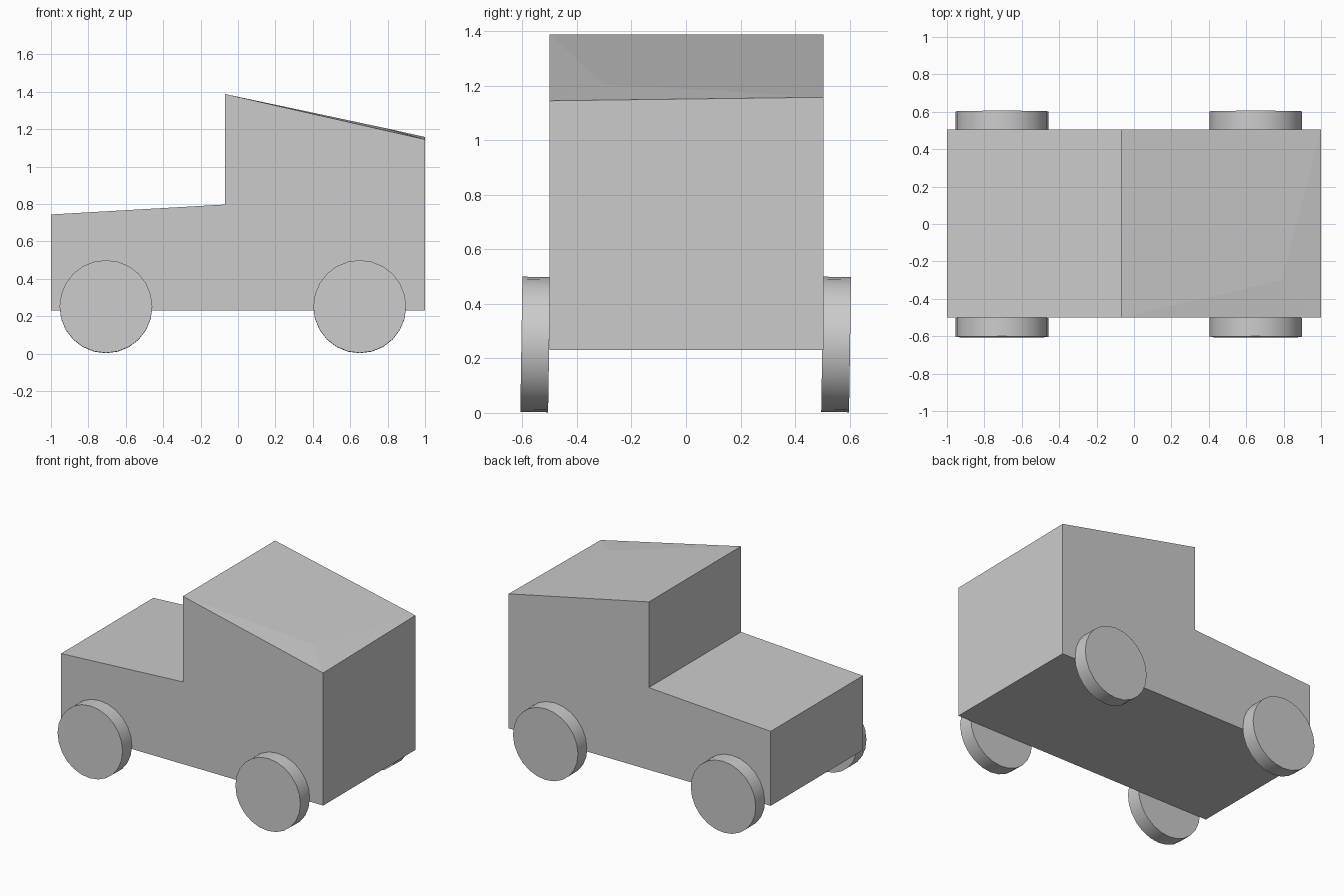
import bpy, bmesh, math

if "Cube" in bpy.data.objects:
    bpy.data.objects.remove(bpy.data.objects["Cube"])

# Body: side profile swept across the width, with a slightly creased roof
Y0, Y1 = -0.5, 0.505
near = [(-1, 0.23), (1, 0.23), (1, 1.145), (-0.07, 1.388), (-0.07, 0.797), (-1, 0.744)]
far = [(x, 1.158 if z == 1.145 else z) for x, z in near]

bm = bmesh.new()
a = [bm.verts.new((x, Y0, z)) for x, z in near]
b = [bm.verts.new((x, Y1, z)) for x, z in far]
bm.faces.new(a)
bm.faces.new(b[::-1])
n = len(near)
for i in range(n):
    if i == 2:  # roof, fanned around a point on its diagonal crease
        p = bm.verts.new((0.79, -0.3, 1.205))
        ring = [a[2], a[3], b[3], b[2]]
        for k in range(4):
            bm.faces.new((ring[k], ring[(k + 1) % 4], p))
    else:
        j = (i + 1) % n
        bm.faces.new((a[i], a[j], b[j], b[i]))
bmesh.ops.recalc_face_normals(bm, faces=bm.faces)
mesh = bpy.data.meshes.new("body")
bm.to_mesh(mesh)
bm.free()
bpy.context.collection.objects.link(bpy.data.objects.new("body", mesh))

# Wheels: short cylinders with a very slight lean
R = 0.248
for end, x in (("front", -0.706), ("rear", 0.651)):
    for side, y in (("near", -0.553), ("far", 0.551)):
        bpy.ops.mesh.primitive_cylinder_add(
            vertices=24, radius=R, depth=0.102, location=(x, y, 0.251),
            rotation=(math.radians(90 - 0.9), 0, 0))
        bpy.context.object.name = f"{end}_wheel_{side}"
        bpy.ops.object.shade_smooth_by_angle(angle=math.radians(30))
